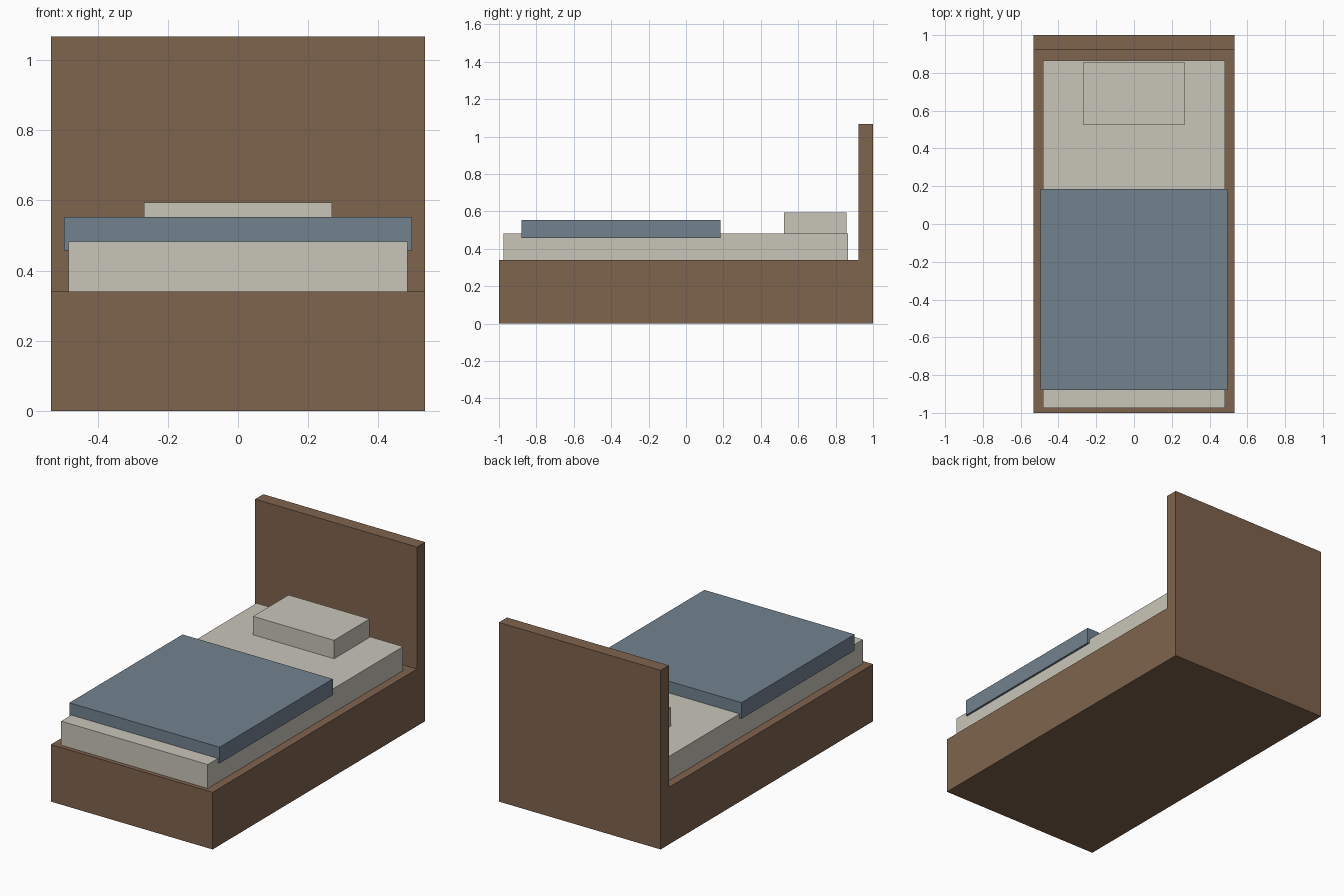
import bpy
import bmesh

cube = bpy.data.objects.get("Cube")
if cube:
    bpy.data.objects.remove(cube, do_unlink=True)


def material(name, rgb):
    mat = bpy.data.materials.new(name)
    mat.use_nodes = True
    mat.diffuse_color = (*rgb, 1)
    mat.node_tree.nodes["Principled BSDF"].inputs["Base Color"].default_value = (*rgb, 1)
    return mat


def extrude_profile(name, profile, half_width, mat):
    """Sweep a closed (y, z) side profile across x, centred on x = 0."""
    bm = bmesh.new()
    side = bm.faces.new([bm.verts.new((-half_width, y, z)) for y, z in profile])
    swept = bmesh.ops.extrude_face_region(bm, geom=[side], use_keep_orig=True)
    moved = [v for v in swept["geom"] if isinstance(v, bmesh.types.BMVert)]
    bmesh.ops.translate(bm, verts=moved, vec=(2 * half_width, 0, 0))
    bmesh.ops.recalc_face_normals(bm, faces=bm.faces)
    mesh = bpy.data.meshes.new(name)
    bm.to_mesh(mesh)
    bm.free()
    mesh.materials.append(mat)
    obj = bpy.data.objects.new(name, mesh)
    bpy.context.collection.objects.link(obj)
    return obj


def block(name, half_width, y0, y1, z0, z1, mat):
    return extrude_profile(name, [(y0, z0), (y1, z0), (y1, z1), (y0, z1)], half_width, mat)


wood = material("brown wood", (0.212, 0.125, 0.074))
linen = material("cream linen", (0.584, 0.558, 0.485))
wool = material("slate blue wool", (0.168, 0.223, 0.275))

# Base and headboard share one L-shaped side profile
base_top, board_front, board_top = 0.34, 0.923, 1.067
extrude_profile("bed_frame", [(-1, 0), (1, 0), (1, board_top), (board_front, board_top),
                              (board_front, base_top), (-1, base_top)], 0.533, wood)

# Bedding stacked on the base
block("mattress", 0.483, -0.975, 0.865, base_top, 0.483, linen)
block("pillow", 0.267, 0.523, 0.857, 0.483, 0.593, linen)
block("blanket", 0.495, -0.88, 0.185, 0.457, 0.553, wool)
